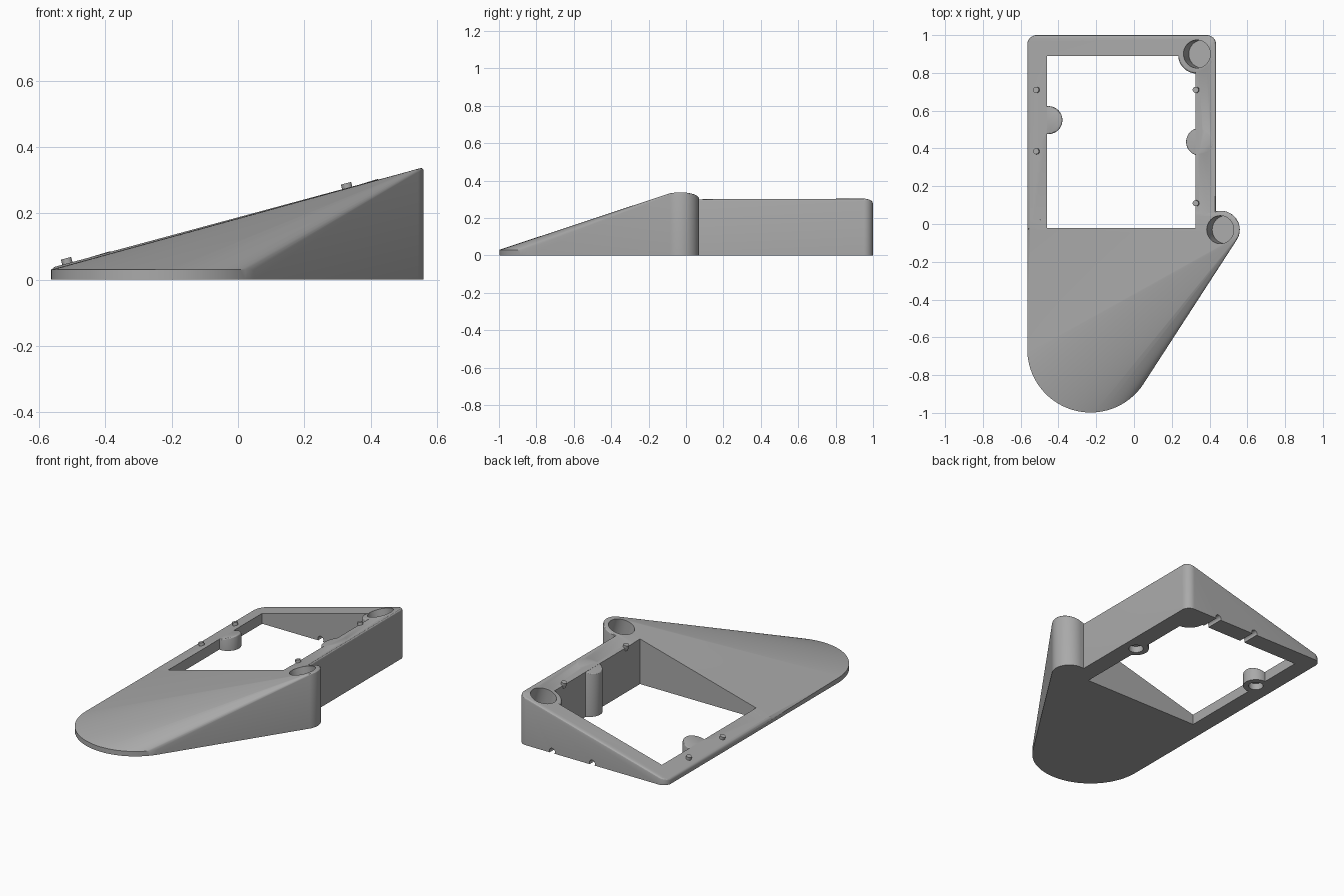
import bpy, bmesh
from math import pi, sin, cos, tan, radians
from mathutils import Vector, Matrix

cube = bpy.data.objects.get("Cube")
if cube:
    bpy.data.objects.remove(cube)

TILT = radians(15)
LEFT, RIGHT, BACK, FRONT = -0.565, 0.435, 1.0, -0.03
EDGE = 0.014

grey = bpy.data.materials.new("plain_grey")
grey.use_nodes = True
grey.diffuse_color = (0.4, 0.4, 0.4, 1)
grey.node_tree.nodes["Principled BSDF"].inputs["Base Color"].default_value = (0.4, 0.4, 0.4, 1)


def slope(x):
    return 0.187 + tan(TILT) * x


def arc(cx, cy, r, start=0, end=2 * pi, n=64):
    full = end - start > 6
    steps = n if full else n + 1
    return [(cx + r * cos(start + (end - start) * i / n),
             cy + r * sin(start + (end - start) * i / n)) for i in range(steps)]


def finish(name, bm):
    bmesh.ops.recalc_face_normals(bm, faces=bm.faces)
    mesh = bpy.data.meshes.new(name)
    bm.to_mesh(mesh)
    bm.free()
    mesh.materials.append(grey)
    ob = bpy.data.objects.new(name, mesh)
    bpy.context.collection.objects.link(ob)
    return ob


def wedge(name, outline, bevel=EDGE):
    """Upright prism whose top follows the slope, with a rounded rim."""
    bm = bmesh.new()
    base = bm.faces.new([bm.verts.new((x, y, 0)) for x, y in outline])
    top = bmesh.ops.extrude_face_region(bm, geom=[base])["geom"]
    for v in top:
        if isinstance(v, bmesh.types.BMVert):
            v.co.z = slope(v.co.x)
    rim = [e for e in bm.edges if all(v.co.z > 0.001 for v in e.verts)]
    bmesh.ops.bevel(bm, geom=rim, offset=bevel, segments=3, profile=0.5, affect='EDGES')
    return finish(name, bm)


def hull(name, points):
    bm = bmesh.new()
    for p in points:
        bm.verts.new(p)
    result = bmesh.ops.convex_hull(bm, input=bm.verts)
    loose = {v for v in result["geom_interior"] if isinstance(v, bmesh.types.BMVert)}
    bmesh.ops.delete(bm, geom=list(loose), context='VERTS')
    bmesh.ops.dissolve_limit(bm, angle_limit=0.002, verts=bm.verts, edges=bm.edges)
    return finish(name, bm)


def rod(name, centre, r, length, rotation=(0, 0, 0), n=40):
    bm = bmesh.new()
    turn = Matrix.Translation(centre)
    for angle, axis in zip(rotation, "XYZ"):
        turn = turn @ Matrix.Rotation(angle, 4, axis)
    bmesh.ops.create_cone(bm, cap_ends=True, segments=n, radius1=r, radius2=r,
                          depth=length, matrix=turn)
    return finish(name, bm)


def combine(body, part, operation):
    mod = body.modifiers.new(operation, 'BOOLEAN')
    mod.operation, mod.solver, mod.object = operation, 'EXACT', part
    with bpy.context.temp_override(object=body, active_object=body):
        bpy.ops.object.modifier_apply(modifier=mod.name)
    bpy.data.objects.remove(part)


# Sloping frame block with rounded back corners
corner = 0.05
body = wedge("sloped_stand", [(LEFT, FRONT), (RIGHT, FRONT)]
             + arc(RIGHT - corner, BACK - corner, corner, 0, pi / 2, 10)
             + arc(LEFT + corner, BACK - corner, corner, pi / 2, pi, 10))

# Palm rest: skin stretched between thin disc, tall foot and frame end
foot = wedge("foot", arc(0.46, -0.03, 0.1), 0.008)
points = [v.co.copy() for v in foot.data.vertices]
bpy.data.objects.remove(foot)
points += [Vector((x, y, z)) for x, y in arc(-0.23, -0.663, 0.335, n=96) for z in (0, 0.03)]
for y in (FRONT, 0.02):
    points += [Vector((x, y, z)) for x, z in (
        (LEFT, 0), (LEFT, slope(LEFT) - EDGE), (LEFT + EDGE, slope(LEFT + EDGE)),
        (RIGHT - EDGE, slope(RIGHT - EDGE)), (RIGHT, slope(RIGHT) - EDGE), (RIGHT, 0))]
combine(body, hull("palm_rest", points), 'UNION')

# Rectangular opening
bm = bmesh.new()
bmesh.ops.create_cube(bm, size=1, matrix=Matrix.Translation((-0.0675, 0.435, 0.3))
                      @ Matrix.Diagonal((0.785, 0.91, 1, 1)))
combine(body, finish("opening", bm), 'DIFFERENCE')

# Bosses inside the frame
for x, y, r in ((0.333, 0.895, 0.1), (0.35, 0.435, 0.075), (-0.453, 0.55, 0.075)):
    combine(body, wedge("boss", arc(x, y, r - 0.001, n=48), 0.008 if r < 0.1 else EDGE), 'UNION')

# Tilted sockets in the top
for x, y in ((0.333, 0.9), (0.457, -0.03)):
    combine(body, rod("socket", (x, y, slope(x)), 0.074, 0.22, (0, -TILT, 0), 48), 'DIFFERENCE')

# Screw holes under the side bosses
for x, y in ((0.35, 0.435), (-0.453, 0.55)):
    combine(body, rod("screw_hole", (x, y, 0), 0.042, 0.08), 'DIFFERENCE')

# Cable notches through the bottom of the back wall
for x in (0.205, -0.065):
    combine(body, rod("cable_notch", (x, 0.95, 0.01), 0.019, 0.2, (pi / 2, 0, 0), 24), 'DIFFERENCE')

# Locating pins standing on the rim
for x, y in ((-0.515, 0.71), (-0.515, 0.385), (0.33, 0.71), (0.33, 0.11)):
    combine(body, rod("pin", (x, y, slope(x)), 0.016, 0.032, (0, -TILT, 0), 20), 'UNION')

bpy.ops.object.select_all(action='DESELECT')
body.select_set(True)
bpy.context.view_layer.objects.active = body
bpy.ops.object.shade_smooth_by_angle(angle=radians(28))
